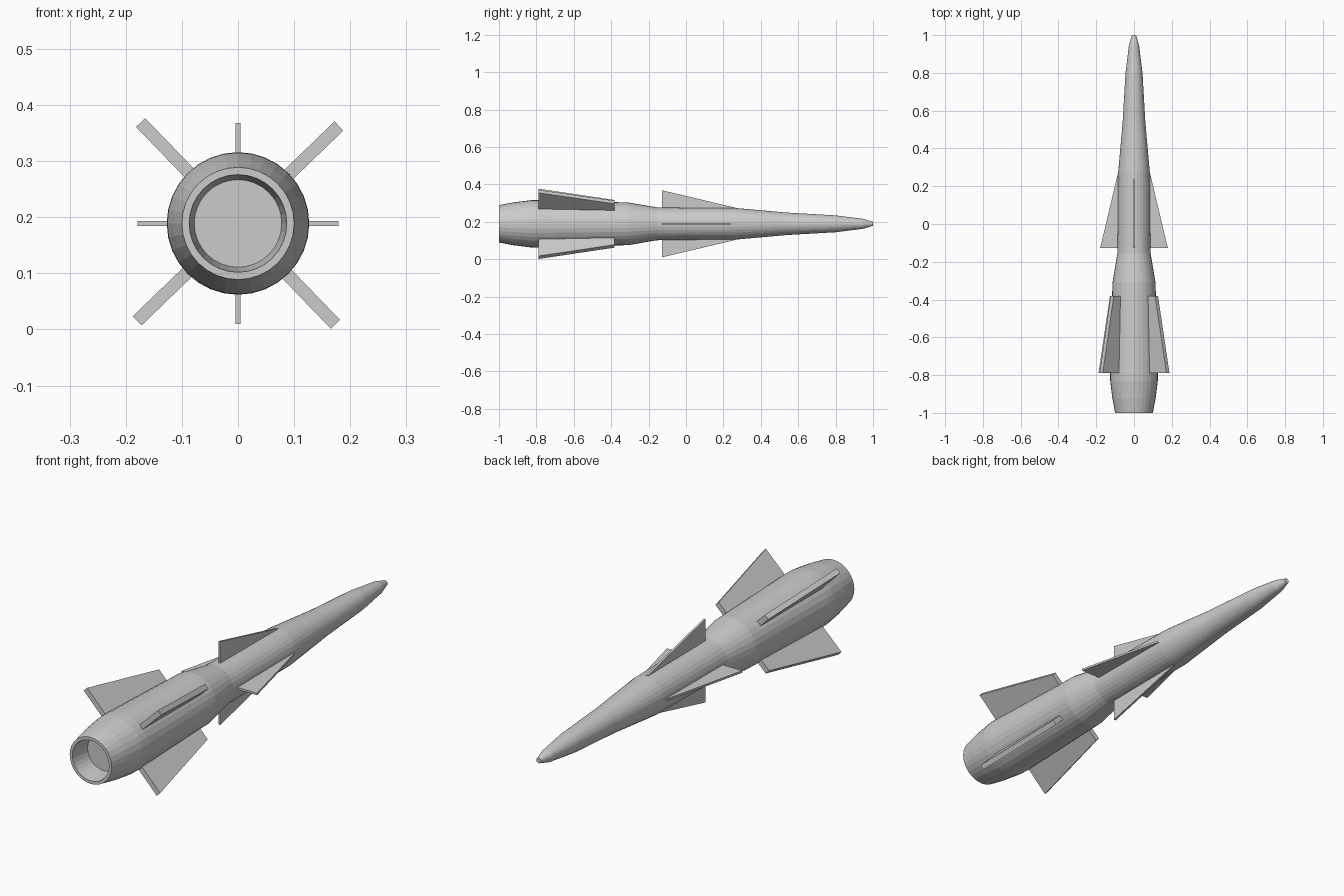
import bpy, bmesh
from math import radians, pi
from mathutils import Matrix, Vector

if "Cube" in bpy.data.objects:
    bpy.data.objects.remove(bpy.data.objects["Cube"])

AXIS_Z = 0.189


def finish(bm, name):
    bmesh.ops.recalc_face_normals(bm, faces=bm.faces[:])
    mesh = bpy.data.meshes.new(name)
    bm.to_mesh(mesh)
    bm.free()
    obj = bpy.data.objects.new(name, mesh)
    bpy.context.collection.objects.link(obj)
    obj.location.z = AXIS_Z
    return obj


def lathe(name, profile, sides=32):
    """Spin (radius, y) points round the y axis and cap both ends."""
    bm = bmesh.new()
    rings = []
    for r, y in profile:
        rings.append([bm.verts.new(Matrix.Rotation(2 * pi * i / sides, 3, 'Y') @ Vector((r, y, 0)))
                      for i in range(sides)])
    for a, b in zip(rings, rings[1:]):
        for i in range(sides):
            j = (i + 1) % sides
            bm.faces.new((a[i], a[j], b[j], b[i]))
    bm.faces.new(rings[0])
    bm.faces.new(rings[-1])
    return finish(bm, name)


def fin(name, outline, thickness, angle):
    """Extrude a (radius, y) outline and turn it round the body axis."""
    bm = bmesh.new()
    face = bm.faces.new([bm.verts.new((r, y, -thickness / 2)) for r, y in outline])
    ext = bmesh.ops.extrude_face_region(bm, geom=[face])
    moved = [v for v in ext['geom'] if isinstance(v, bmesh.types.BMVert)]
    bmesh.ops.translate(bm, verts=moved, vec=(0, 0, thickness))
    bmesh.ops.rotate(bm, verts=bm.verts[:], cent=(0, 0, 0),
                     matrix=Matrix.Rotation(-radians(angle), 3, 'Y'))
    return finish(bm, name)


# Body with hollow exhaust at the rear, from exhaust floor round to nose tip
lathe("body", [
    (0.078, -0.91), (0.087, -1.0), (0.100, -1.0), (0.115, -0.92), (0.126, -0.83),
    (0.127, -0.79), (0.1155, -0.37), (0.114, -0.31), (0.088, -0.155),
    (0.087, -0.12), (0.084, 0.27), (0.060, 0.54), (0.045, 0.80),
    (0.027, 0.945), (0.011, 1.0)])

# Thin triangular mid fins and thick tail fins
MID = [(0.06, -0.127), (0.179, -0.127), (0.086, 0.265), (0.06, 0.24)]
TAIL = [(0.09, -0.788), (0.250, -0.788), (0.166, -0.382), (0.09, -0.382)]
for k in range(4):
    fin(f"mid_fin_{k + 1}", MID, 0.009, 90 * k)
    fin(f"tail_fin_{k + 1}", TAIL, 0.0226, 44 + 90 * k)
